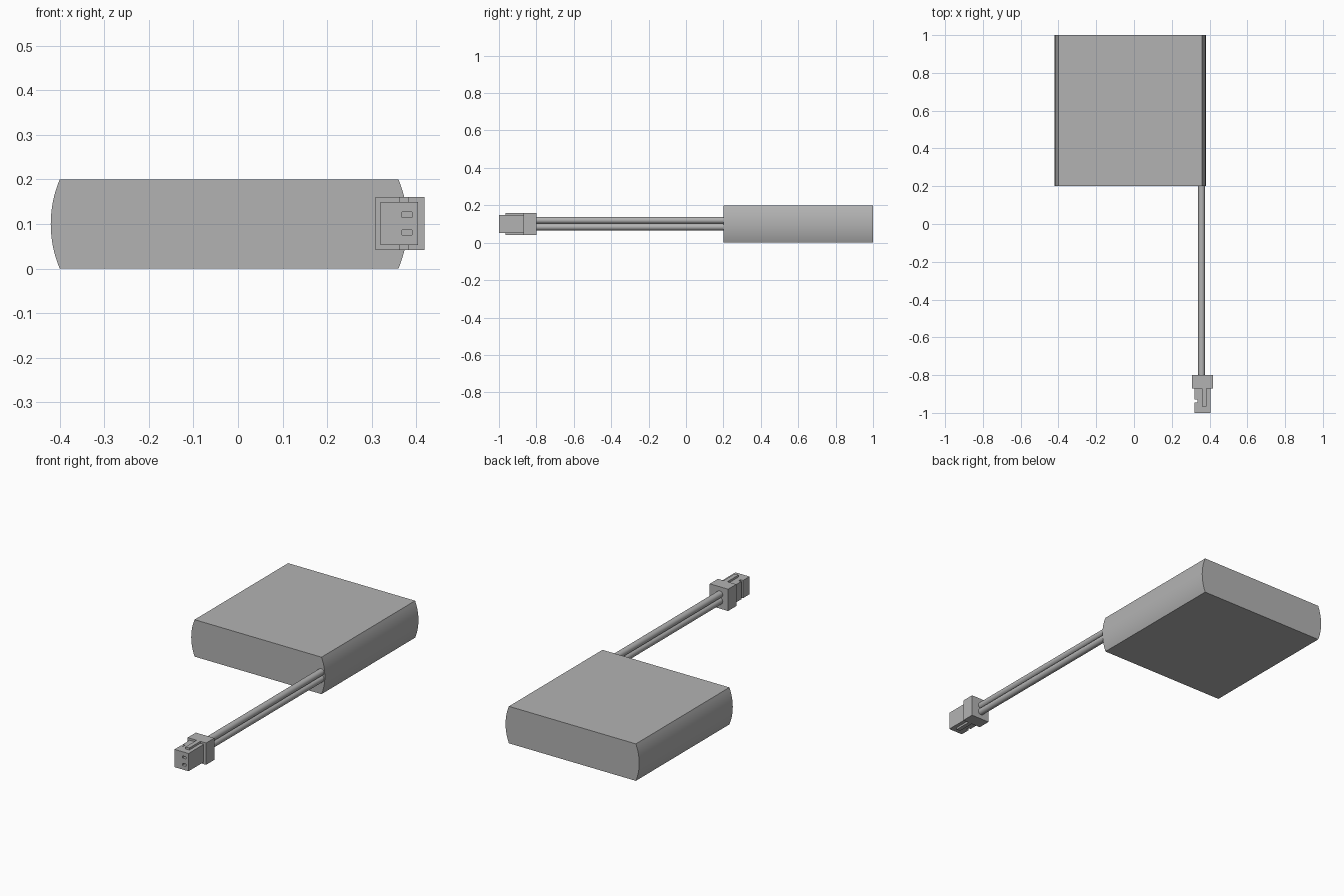
import bpy, bmesh, math

cube = bpy.data.objects.get("Cube")
if cube:
    bpy.data.objects.remove(cube, do_unlink=True)

grey = bpy.data.materials.new("plain_grey")
grey.use_nodes = True
COLOR = (0.45, 0.45, 0.45, 1)
grey.diffuse_color = COLOR
grey.node_tree.nodes["Principled BSDF"].inputs["Base Color"].default_value = COLOR


def extrude(name, outline, start, end, axis="y", smooth=False):
    """Extrude an (x, z) outline along y, or an (x, y) outline along z."""
    def place(a, b, t):
        return (a, t, b) if axis == "y" else (a, b, t)
    bm = bmesh.new()
    low = [bm.verts.new(place(a, b, start)) for a, b in outline]
    high = [bm.verts.new(place(a, b, end)) for a, b in outline]
    bm.faces.new(low)
    bm.faces.new(high[::-1])
    for i in range(len(outline)):
        j = (i + 1) % len(outline)
        bm.faces.new((low[i], high[i], high[j], low[j]))
    bmesh.ops.recalc_face_normals(bm, faces=bm.faces)
    mesh = bpy.data.meshes.new(name)
    bm.to_mesh(mesh)
    bm.free()
    mesh.materials.append(grey)
    obj = bpy.data.objects.new(name, mesh)
    bpy.context.collection.objects.link(obj)
    if smooth:
        bpy.ops.object.select_all(action="DESELECT")
        obj.select_set(True)
        bpy.context.view_layer.objects.active = obj
        bpy.ops.object.shade_smooth_by_angle(angle=math.radians(30))
    return obj


def rect(x0, x1, z0, z1):
    return [(x0, z0), (x1, z0), (x1, z1), (x0, z1)]


# Battery pack: flat top and bottom, shallow circular arcs on both sides
SAG, HALF = 0.02, 0.1
radius = (HALF ** 2 + SAG ** 2) / (2 * SAG)
sweep = math.asin(HALF / radius)
arc = []
for i in range(17):
    a = sweep * (i / 8 - 1)
    arc.append((radius * math.cos(a) - radius + SAG, HALF + radius * math.sin(a)))
pack = [(0.36 + x, z) for x, z in arc] + [(-0.4 - x, z) for x, z in reversed(arc)]
extrude("battery_pack", pack, 0.2, 1.0, smooth=True)

# Two lead wires, one above the other
for name, z in (("upper_wire", 0.12), ("lower_wire", 0.084)):
    ring = [(0.358 + 0.018 * math.cos(math.tau * i / 32),
             z + 0.018 * math.sin(math.tau * i / 32)) for i in range(32)]
    extrude(name, ring, -0.81, 0.21, smooth=True)

# Connector collar
extrude("connector_collar", rect(0.308, 0.418, 0.042, 0.16), -0.87, -0.8)

# Connector plug with a full-height notch in its right side
plug_outline = [(0.32, -1), (0.404, -1), (0.404, -0.87), (0.32, -0.87),
                (0.32, -0.93), (0.335, -0.93), (0.335, -0.945), (0.32, -0.945)]
plug = extrude("connector_plug", plug_outline, 0.053, 0.149, axis="z")

# Contact openings cut into the plug front
for name, z in (("upper_contact", 0.121), ("lower_contact", 0.081)):
    cutter = extrude(name + "_cutter", rect(0.368, 0.39, z - 0.006, z + 0.006), -1.02, -0.96)
    cutter.hide_render = True
    cutter.hide_viewport = True
    cut = plug.modifiers.new(name, "BOOLEAN")
    cut.operation = "DIFFERENCE"
    cut.object = cutter

# Guide ribs above and below the plug
for name, z0, z1 in (("upper_rib", 0.149, 0.16), ("lower_rib", 0.042, 0.053)):
    extrude(name, rect(0.361, 0.384, z0, z1), -0.965, -0.87)
